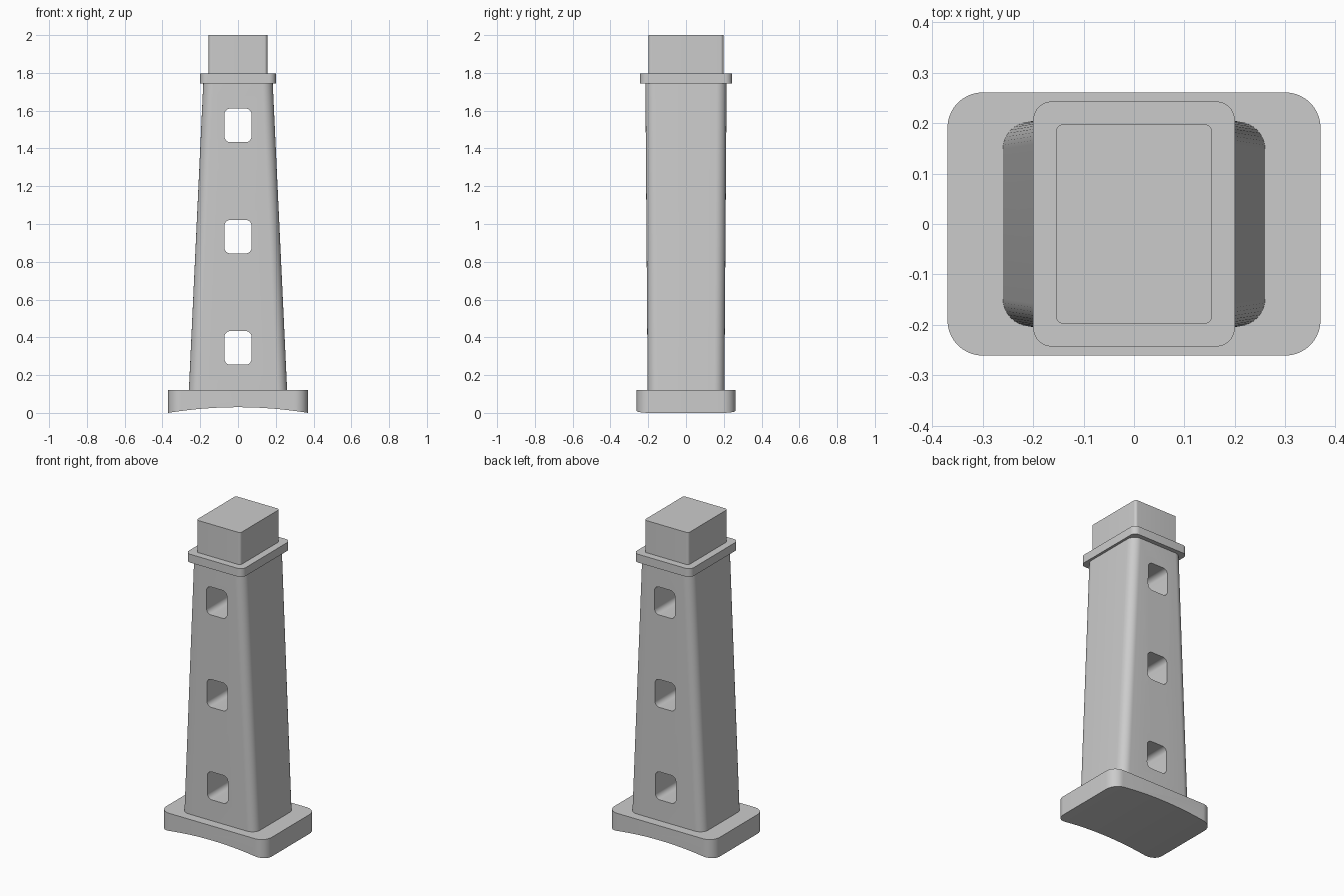
import bpy, bmesh
from math import radians, cos, sin, pi

if "Cube" in bpy.data.objects:
    bpy.data.objects.remove(bpy.data.objects["Cube"], do_unlink=True)

GREY = (0.6, 0.6, 0.6, 1)
stone = bpy.data.materials.new("stone_grey")
stone.use_nodes = True
stone.diffuse_color = GREY
stone.node_tree.nodes["Principled BSDF"].inputs["Base Color"].default_value = GREY


def ring(hx, hy, r, steps=10):
    """Outline of a rounded rectangle, counter-clockwise."""
    pts = []
    for q, (sx, sy) in enumerate([(1, 1), (-1, 1), (-1, -1), (1, -1)]):
        for i in range(steps + 1):
            a = (q + i / steps) * pi / 2
            pts.append((sx * (hx - r) + r * cos(a), sy * (hy - r) + r * sin(a)))
    return pts


def block(name, low, high, z0, z1, r):
    """Rounded block lofted between two half-sizes."""
    bm = bmesh.new()
    rings = [[bm.verts.new((x, y, z)) for x, y in ring(*half, r)]
             for half, z in ((low, z0), (high, z1))]
    n = len(rings[0])
    bm.faces.new(rings[0][::-1])
    bm.faces.new(rings[1])
    for i in range(n):
        j = (i + 1) % n
        bm.faces.new((rings[0][i], rings[0][j], rings[1][j], rings[1][i]))
    mesh = bpy.data.meshes.new(name)
    bm.to_mesh(mesh)
    bm.free()
    mesh.materials.append(stone)
    obj = bpy.data.objects.new(name, mesh)
    bpy.context.collection.objects.link(obj)
    return obj


def carve(obj, cutter):
    """Subtract the cutter, then discard it."""
    cutter.hide_render = True
    mod = obj.modifiers.new("carve", 'BOOLEAN')
    mod.operation = 'DIFFERENCE'
    mod.solver = 'EXACT'
    mod.object = cutter
    bpy.context.view_layer.objects.active = obj
    bpy.ops.object.modifier_apply(modifier=mod.name)
    bpy.data.objects.remove(cutter, do_unlink=True)


# Main parts
base = block("base_plinth", (0.37, 0.261), (0.37, 0.261), 0, 0.122, 0.07)
tower = block("tower_shaft", (0.26, 0.203), (0.184, 0.215), 0.122, 1.743, 0.055)
collar = block("collar", (0.2, 0.243), (0.2, 0.243), 1.743, 1.796, 0.037)
cap = block("top_block", (0.155, 0.198), (0.155, 0.198), 1.796, 2.0, 0.016)

# Shallow arch under the plinth
rise, half = 0.03, 0.37
radius = (half ** 2 + rise ** 2) / (2 * rise)
bpy.ops.mesh.primitive_cylinder_add(vertices=512, radius=radius, depth=1,
                                    location=(0, 0, rise - radius),
                                    rotation=(radians(90), 0, 0))
carve(base, bpy.context.object)

# Window openings running front to back
for z in (0.344, 0.933, 1.522):
    opening = block("window_cutter", (0.072, 0.089), (0.072, 0.089), -0.5, 0.5, 0.032)
    opening.rotation_euler.x = radians(90)
    opening.location.z = z
    carve(tower, opening)

# Smooth rounded corners, sharp edges
bpy.ops.object.select_all(action='DESELECT')
for obj in (base, tower, collar, cap):
    obj.select_set(True)
bpy.context.view_layer.objects.active = tower
bpy.ops.object.shade_smooth_by_angle(angle=radians(30))
